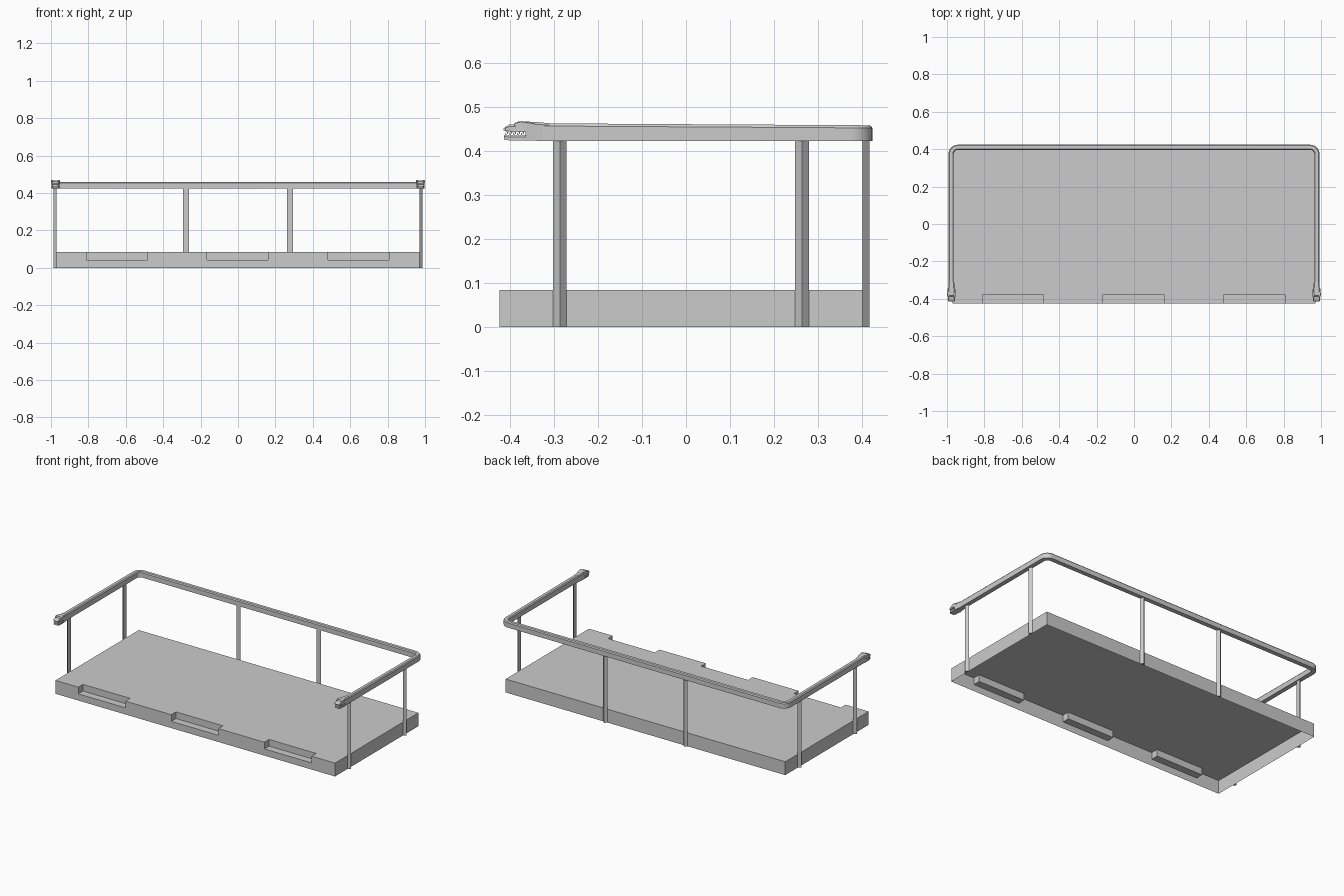
import bpy, bmesh, math
from mathutils import Vector

if "Cube" in bpy.data.objects:
    bpy.data.objects.remove(bpy.data.objects["Cube"])


def make(name, bm, smooth=False):
    bmesh.ops.recalc_face_normals(bm, faces=bm.faces)
    me = bpy.data.meshes.new(name)
    bm.to_mesh(me)
    bm.free()
    ob = bpy.data.objects.new(name, me)
    bpy.context.collection.objects.link(ob)
    if smooth:
        bpy.ops.object.select_all(action='DESELECT')
        ob.select_set(True)
        bpy.context.view_layer.objects.active = ob
        bpy.ops.object.shade_smooth_by_angle(angle=math.radians(30))
    return ob


def skin(bm, rings):
    """Join closed rings of points into a capped tube."""
    vr = [[bm.verts.new(p) for p in r] for r in rings]
    n = len(vr[0])
    for a, b in zip(vr, vr[1:]):
        for i in range(n):
            j = (i + 1) % n
            bm.faces.new((a[i], a[j], b[j], b[i]))
    bm.faces.new(vr[0])
    bm.faces.new(vr[-1][::-1])


# deck: open-bottomed tray with three step notches in the front
DX, Y0, Y1, H = 0.97, -0.424, 0.402, 0.084
NY, NZ, NW = -0.378, 0.042, 0.163
bm = bmesh.new()


def face(*pts):
    bm.faces.new([bm.verts.new(p) for p in pts])


def wall(a, b, z0, z1):
    face((*a, z0), (*b, z0), (*b, z1), (*a, z1))


outline = [(-DX, Y0)]
prev = (-DX, Y0)
for cx in (-0.648, -0.003, 0.643):
    a, b = (cx - NW, Y0), (cx + NW, Y0)
    c, d = (cx - NW, NY), (cx + NW, NY)
    wall(prev, a, 0, NZ)
    wall(prev, a, NZ, H)
    wall(a, b, 0, NZ)
    for p, q in ((a, c), (c, d), (d, b)):
        wall(p, q, NZ, H)
    face((*a, NZ), (*b, NZ), (*d, NZ), (*c, NZ))
    outline += [a, c, d, b]
    prev = b
wall(prev, (DX, Y0), 0, NZ)
wall(prev, (DX, Y0), NZ, H)
outline += [(DX, Y0), (DX, Y1), (-DX, Y1)]
wall((DX, Y0), (DX, Y1), 0, H)
wall((DX, Y1), (-DX, Y1), 0, H)
wall((-DX, Y1), (-DX, Y0), 0, H)
face(*[(x, y, H) for x, y in outline])
bmesh.ops.remove_doubles(bm, verts=bm.verts, dist=1e-5)
make("deck", bm)


# posts: triangular uprights against the deck sides
def post(name, x, y, out):
    o = Vector(out)
    t = Vector((-o.y, o.x))
    base = Vector((x, y))
    tri = [base + t * 0.0155, base - t * 0.0155, base + o * 0.0155]
    b = bmesh.new()
    skin(b, [[(p.x, p.y, z) for p in tri] for z in (0, 0.43)])
    make(name, b)


for s in (-1, 1):
    for y in (-0.287, 0.264):
        post("side_post", s * DX, y, (s, 0))
    post("back_post", s * 0.278, Y1, (0, 1))

# handrail: chamfered bar swept round three sides
RX, RY, R = 0.978, 0.410, 0.036
path = [(-RX, -0.34, -1, 0)]
for cx, a0 in ((-(RX - R), 180), (RX - R, 90)):
    for i in range(9):
        a = math.radians(a0 - 90 * i / 8)
        path.append((cx + R * math.cos(a), RY - R + R * math.sin(a),
                     math.cos(a), math.sin(a)))
path.append((RX, -0.34, 1, 0))
rings = []
for x, y, nx, ny in path:
    top = 0.461 - 0.006 * y
    sec = [(-0.014, 0.423), (0.014, 0.423), (0.014, top - 0.006),
           (0.009, top), (-0.009, top), (-0.014, top - 0.006)]
    rings.append([(x + nx * o, y + ny * o, z) for o, z in sec])
bm = bmesh.new()
skin(bm, rings)
make("handrail", bm, True)


# carved animal heads with open jaws on the rail ends
def loft(b, cx, secs):
    rs = []
    for y, w, z0, z1 in secs:
        c = min(w, z1 - z0) * 0.3
        rs.append([(cx + u, y, z) for u, z in (
            (-w, z0), (w, z0), (w, z1 - c), (w - c, z1), (c - w, z1), (-w, z1 - c))])
    skin(b, rs)


for s in (-1, 1):
    cx = s * 0.976
    b = bmesh.new()
    loft(b, cx, [(-0.31, 0.0145, 0.424, 0.463), (-0.34, 0.017, 0.424, 0.466),
                 (-0.365, 0.021, 0.424, 0.467)])
    loft(b, cx, [(-0.363, 0.021, 0.444, 0.467), (-0.382, 0.022, 0.444, 0.467),
                 (-0.388, 0.019, 0.444, 0.461), (-0.402, 0.020, 0.445, 0.460),
                 (-0.411, 0.018, 0.446, 0.455), (-0.415, 0.013, 0.447, 0.451)])
    loft(b, cx, [(-0.363, 0.020, 0.424, 0.436), (-0.400, 0.018, 0.424, 0.435),
                 (-0.414, 0.013, 0.426, 0.436)])
    make("rail_head", b, True)
    # teeth: upper and lower rows on both sides of the mouth
    b = bmesh.new()
    for side in (-1, 1):
        for i in range(5):
            y = -0.370 - 0.009 * i
            for z, tip in ((0.446, 0.438), (0.434, 0.442)):
                yy = y if z > tip else y - 0.004
                x = cx + side * (0.016 - 0.0008 * i)
                base = [b.verts.new((x + u, yy + v, z)) for u, v in (
                    (-.002, -.003), (.002, -.003), (.002, .003), (-.002, .003))]
                t = b.verts.new((x, yy, tip))
                b.faces.new(base)
                for k in range(4):
                    b.faces.new((base[k], base[(k + 1) % 4], t))
    make("teeth", b)
    # brow ridges flaring outward
    b = bmesh.new()
    for side in (-1, 1):
        loft(b, cx + side * 0.017, [(-0.345, 0.003, 0.456, 0.463),
                                    (-0.375, 0.006, 0.456, 0.468),
                                    (-0.390, 0.005, 0.457, 0.464)])
    make("brow", b)
